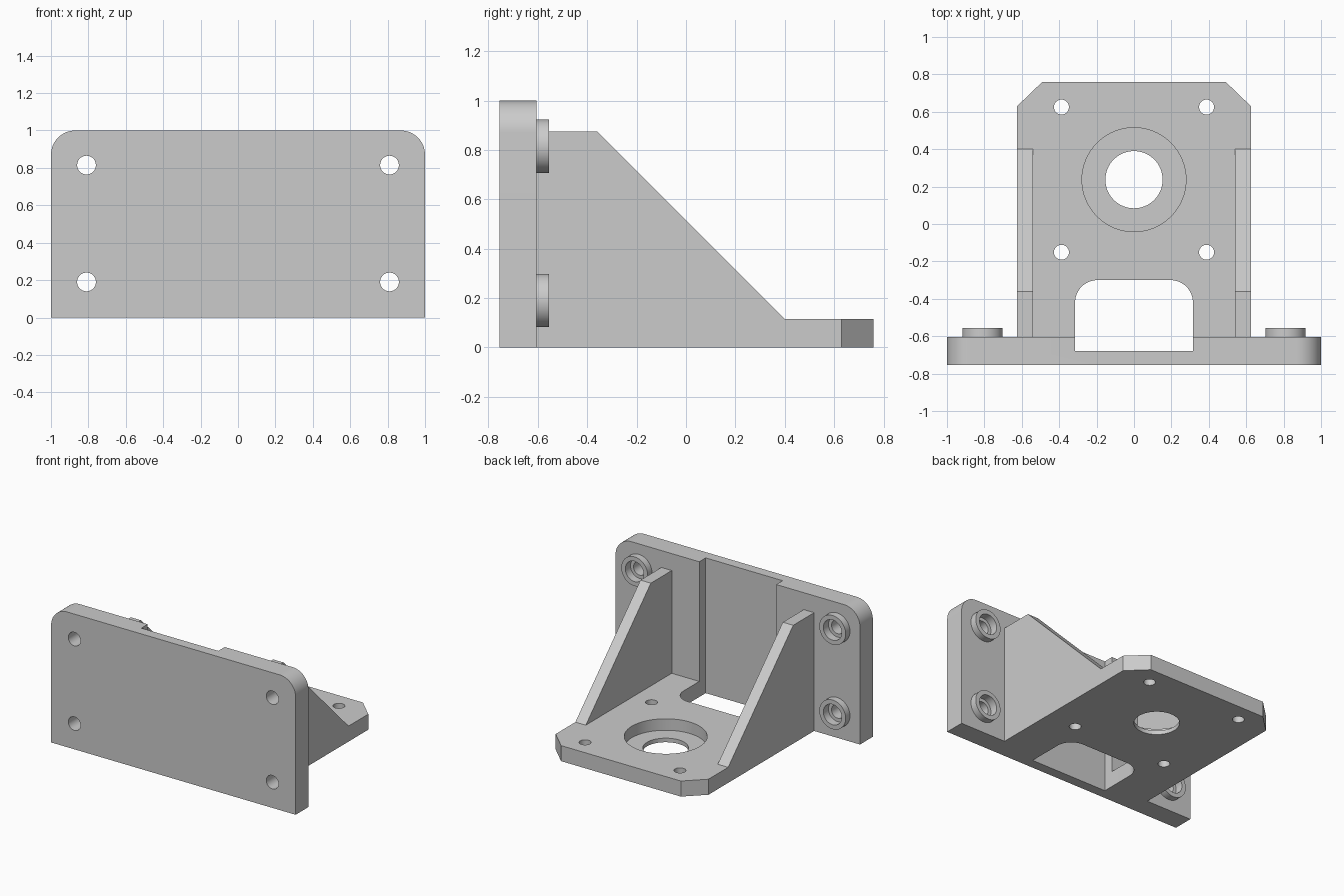
import bpy
import bmesh
import math
from mathutils import Matrix, Vector

if "Cube" in bpy.data.objects:
    bpy.data.objects.remove(bpy.data.objects["Cube"], do_unlink=True)

# Single cast-metal colour
GREY = (0.6, 0.6, 0.6, 1.0)
metal = bpy.data.materials.new("light grey metal")
metal.use_nodes = True
metal.diffuse_color = GREY
metal.node_tree.nodes["Principled BSDF"].inputs["Base Color"].default_value = GREY

# Main dimensions
FRONT, WALL, BACK = -0.755, -0.605, 0.76
FLOOR, HALF = 0.115, 0.625
BOSS_END = WALL + 0.05


def finish(name, bm):
    bmesh.ops.recalc_face_normals(bm, faces=bm.faces)
    mesh = bpy.data.meshes.new(name)
    bm.to_mesh(mesh)
    bm.free()
    mesh.materials.append(metal)
    obj = bpy.data.objects.new(name, mesh)
    bpy.context.collection.objects.link(obj)
    return obj


def prism(name, outline, axis, start, end):
    """Extrude a 2D outline along an axis: x uses (y,z), y uses (x,z), z uses (x,y)."""
    place = {"x": lambda a, b: (start, a, b),
             "y": lambda a, b: (a, start, b),
             "z": lambda a, b: (a, b, start)}[axis]
    step = Vector([(end - start) if axis == k else 0 for k in "xyz"])
    bm = bmesh.new()
    face = bm.faces.new([bm.verts.new(place(*p)) for p in outline])
    grown = bmesh.ops.extrude_face_region(bm, geom=[face])["geom"]
    bmesh.ops.translate(bm, vec=step,
                        verts=[g for g in grown if isinstance(g, bmesh.types.BMVert)])
    return finish(name, bm)


def cylinder(name, axis, center, radius, start, end):
    """Cylinder along y at (x,z), or along z at (x,y)."""
    bm = bmesh.new()
    bmesh.ops.create_cone(bm, cap_ends=True, segments=64, radius1=radius,
                          radius2=radius, depth=end - start)
    middle = (start + end) / 2
    if axis == "y":
        bm.transform(Matrix.Rotation(math.pi / 2, 4, "X"))
        bm.transform(Matrix.Translation((center[0], middle, center[1])))
    else:
        bm.transform(Matrix.Translation((center[0], center[1], middle)))
    return finish(name, bm)


def round_top(half, low, high, radius, steps=16):
    """Outline with a square bottom and two rounded top corners."""
    points = [(-half, low), (half, low)]
    for side, first in ((1, 0), (-1, math.pi / 2)):
        for i in range(steps + 1):
            a = first + math.pi / 2 * i / steps
            points.append((side * (half - radius) + radius * math.cos(a),
                           high - radius + radius * math.sin(a)))
    return points


def cut(obj, cutters):
    for cutter in cutters:
        cutter.hide_render = True
        mod = obj.modifiers.new("cut", "BOOLEAN")
        mod.operation = "DIFFERENCE"
        mod.solver = "EXACT"
        mod.object = cutter
    bpy.context.view_layer.update()
    result = bpy.data.meshes.new_from_object(
        obj.evaluated_get(bpy.context.evaluated_depsgraph_get()))
    obj.modifiers.clear()
    obj.data = result
    for cutter in cutters:
        bpy.data.objects.remove(cutter, do_unlink=True)


def bolt_cutters(x, z):
    """Through hole plus the counterbore opening at the back."""
    return [cylinder("bolt_hole", "y", (x, z), 0.05, FRONT - 0.1, BOSS_END + 0.1),
            cylinder("counterbore", "y", (x, z), 0.075, BOSS_END - 0.06, BOSS_END + 0.1)]


def slot_cutter():
    return prism("slot", round_top(0.315, -0.68, -0.3, 0.12), "z", -0.2, 1.2)


# Upright mounting plate with bolt holes and a full-height recess
bolts = [(x, z) for x in (-0.81, 0.81) for z in (0.19, 0.815)]
plate = prism("mounting_plate", round_top(1.0, 0, 1.0, 0.13), "y", FRONT, WALL)
cutters = [slot_cutter()]
for bolt in bolts:
    cutters += bolt_cutters(*bolt)
cut(plate, cutters)
parts = [plate]

# Raised bosses behind each bolt hole
for x, z in bolts:
    name = f"{'upper' if z > 0.5 else 'lower'}_{'left' if x > 0 else 'right'}_boss"
    boss = cylinder(name, "y", (x, z), 0.108, WALL, BOSS_END)
    cut(boss, bolt_cutters(x, z))
    parts.append(boss)

# Floor with chamfered corners, bearing pocket, screw holes and slot
floor = prism("floor_plate",
              [(-HALF, WALL), (HALF, WALL), (HALF, 0.63), (0.49, BACK),
               (-0.49, BACK), (-HALF, 0.63)], "z", 0, FLOOR)
center_y = 0.237
cutters = [slot_cutter(),
           cylinder("pocket", "z", (0, center_y), 0.278, FLOOR - 0.085, FLOOR + 0.1),
           cylinder("shaft_hole", "z", (0, center_y), 0.153, -0.1, FLOOR + 0.1)]
for x in (-1, 1):
    for y in (-1, 1):
        cutters.append(cylinder("screw_hole", "z", (0.388 * x, center_y + 0.388 * y),
                                0.04, -0.1, FLOOR + 0.1))
cut(floor, cutters)
parts.append(floor)

# Sloping side gussets
gusset_outline = [(WALL, FLOOR), (0.4, FLOOR), (-0.36, 0.875), (WALL, 0.875)]
for name, side in (("left_gusset", 1), ("right_gusset", -1)):
    parts.append(prism(name, gusset_outline, "x", side * 0.54, side * HALF))

# Smooth the round walls and keep the machined edges crisp
bpy.ops.object.select_all(action="DESELECT")
for part in parts:
    part.select_set(True)
bpy.context.view_layer.objects.active = plate
bpy.ops.object.shade_smooth_by_angle(angle=math.radians(30))
